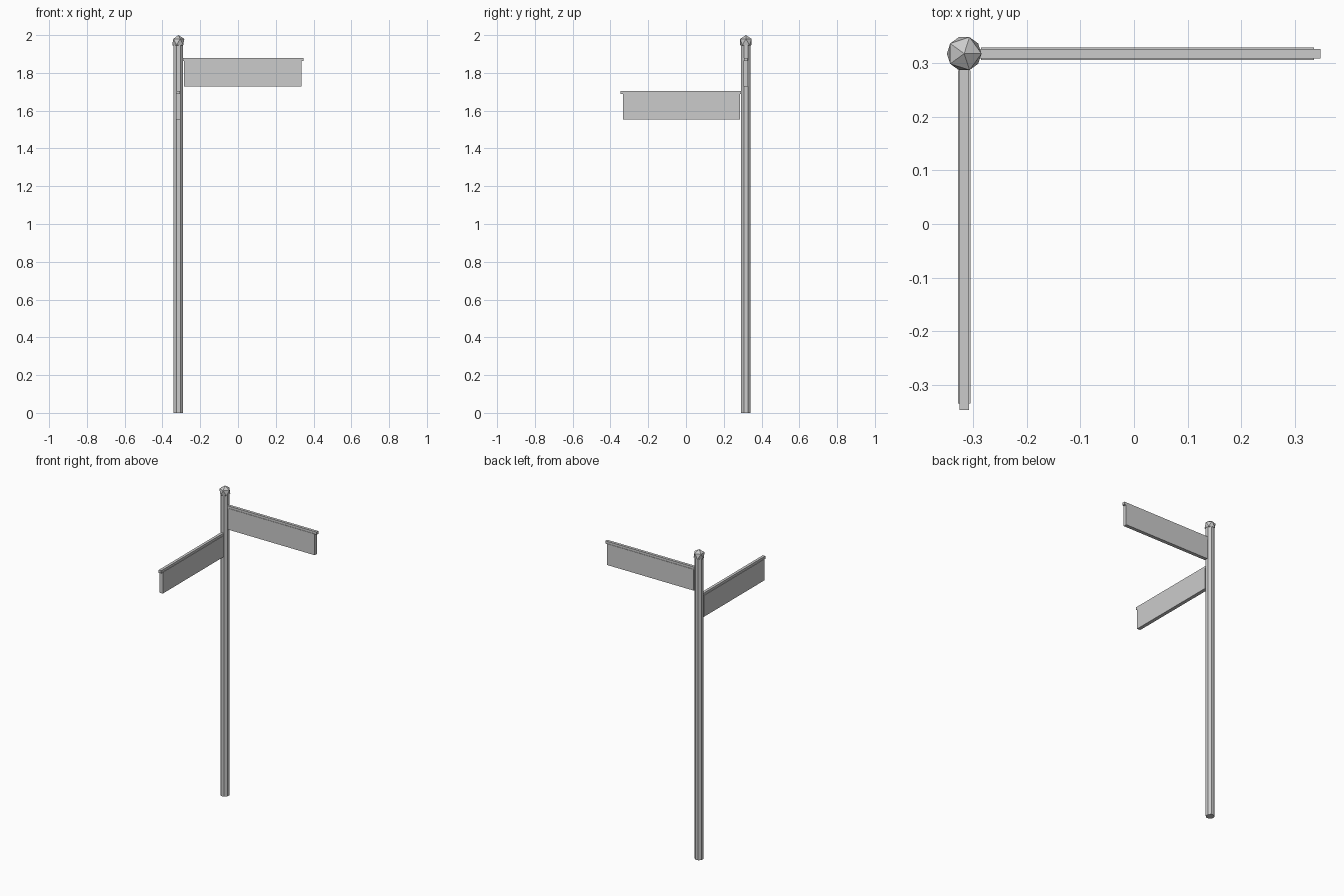
import bpy
import math
from mathutils import Vector

cube = bpy.data.objects.get("Cube")
if cube:
    bpy.data.objects.remove(cube, do_unlink=True)

GREY = (0.6, 0.6, 0.6, 1.0)
metal = bpy.data.materials.new("grey_metal")
metal.use_nodes = True
metal.diffuse_color = GREY
metal.node_tree.nodes["Principled BSDF"].inputs["Base Color"].default_value = GREY

POST_X, POST_Y = -0.316, 0.317


def finish(name):
    obj = bpy.context.object
    obj.name = name
    obj.data.materials.append(metal)
    return obj


def box(name, low, high):
    low, high = Vector(low), Vector(high)
    bpy.ops.mesh.primitive_cube_add(size=1, location=(low + high) / 2)
    obj = finish(name)
    obj.scale = high - low
    bpy.ops.object.transform_apply(location=False, rotation=False, scale=True)


def sign(name, along_x, top):
    """Board hanging from a slimmer rail that runs out from the post."""
    parts = (("board", 0.031, 0.651, top - 0.152, top - 0.015, 0.0115),
             ("rail", 0.015, 0.663, top - 0.018, top, 0.009))
    for part, start, end, z0, z1, half in parts:
        if along_x:
            low = (POST_X + start, POST_Y - half, z0)
            high = (POST_X + end, POST_Y + half, z1)
        else:
            low = (POST_X - half, POST_Y - end, z0)
            high = (POST_X + half, POST_Y - start, z1)
        box(f"{name}_{part}", low, high)


# Post
bpy.ops.mesh.primitive_cylinder_add(vertices=8, radius=0.027, depth=1.95,
                                    location=(POST_X, POST_Y, 0.975),
                                    rotation=(0, 0, math.pi / 8))
finish("post")

# Faceted finial
bpy.ops.mesh.primitive_ico_sphere_add(subdivisions=1, radius=0.036,
                                      location=(POST_X, POST_Y, 1.964))
finish("finial")

# Two street signs at right angles
sign("upper_sign", True, 1.88)
sign("lower_sign", False, 1.705)
